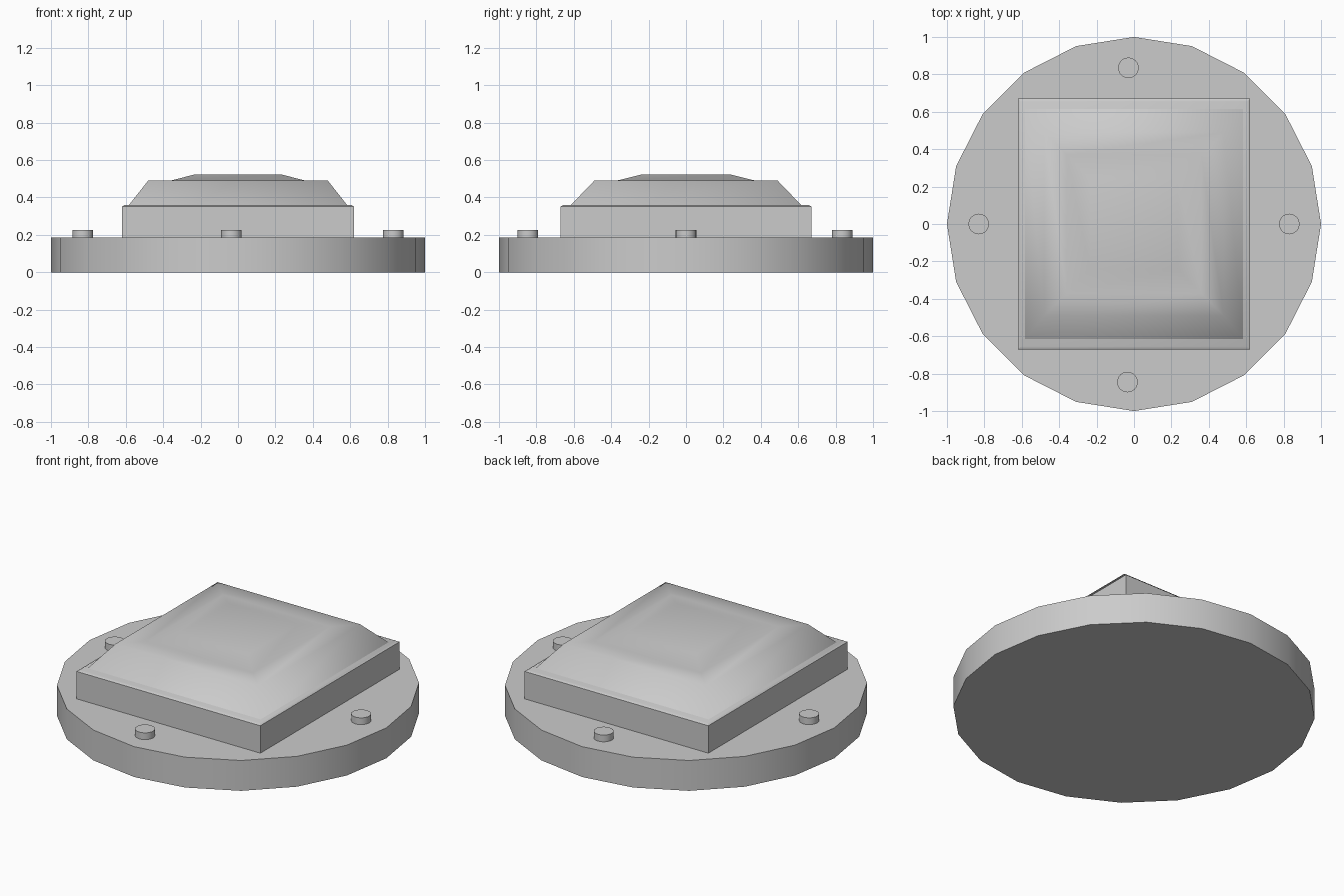
import bpy
import bmesh
from math import cos, sin, tau, radians

cube = bpy.data.objects.get("Cube")
if cube:
    bpy.data.objects.remove(cube, do_unlink=True)

grey = bpy.data.materials.new("plain_grey")
grey.use_nodes = True
colour = (0.6, 0.6, 0.6, 1)
grey.diffuse_color = colour
grey.node_tree.nodes["Principled BSDF"].inputs["Base Color"].default_value = colour


def rectangle(hx, hy, z):
    return [(-hx, -hy, z), (hx, -hy, z), (hx, hy, z), (-hx, hy, z)]


def circle(x, y, radius, z, sides):
    return [(x + radius * cos(tau * i / sides), y + radius * sin(tau * i / sides), z)
            for i in range(sides)]


def loft(name, rings, angle):
    """Skin a stack of matching rings from bottom to top and cap both ends."""
    bm = bmesh.new()
    loops = [[bm.verts.new(p) for p in ring] for ring in rings]
    for low, high in zip(loops, loops[1:]):
        for i in range(len(low)):
            j = (i + 1) % len(low)
            bm.faces.new((low[i], low[j], high[j], high[i]))
    bm.faces.new(loops[0][::-1])
    bm.faces.new(loops[-1])
    mesh = bpy.data.meshes.new(name)
    bm.to_mesh(mesh)
    bm.free()
    mesh.materials.append(grey)
    obj = bpy.data.objects.new(name, mesh)
    bpy.context.collection.objects.link(obj)
    bpy.ops.object.select_all(action="DESELECT")
    obj.select_set(True)
    bpy.context.view_layer.objects.active = obj
    bpy.ops.object.shade_smooth_by_angle(angle=radians(angle))
    return obj


# Round base plate
BASE_TOP = 0.185
loft("base_plate", [circle(0, 0, 1, z, 20) for z in (0, BASE_TOP)], 30)

# Rectangular frame with a slightly chamfered rim
loft("frame", [rectangle(0.62, 0.67, BASE_TOP - 0.01),
               rectangle(0.62, 0.67, 0.352),
               rectangle(0.605, 0.655, 0.36)], 30)

# Softly shaded cushion lid with a low raised centre
loft("domed_lid", [rectangle(0.587, 0.62, 0.355),
                   rectangle(0.48, 0.49, 0.49),
                   rectangle(0.36, 0.37, 0.49),
                   rectangle(0.235, 0.24, 0.522)], 80)

# Four bolts around the rim of the base
bolts = {"right": (-0.83, 0), "left": (0.83, 0),
         "back": (-0.03, 0.835), "front": (-0.035, -0.845)}
for side, (x, y) in bolts.items():
    loft(side + "_bolt", [circle(x, y, 0.055, z, 24)
                          for z in (BASE_TOP - 0.01, 0.226)], 30)
